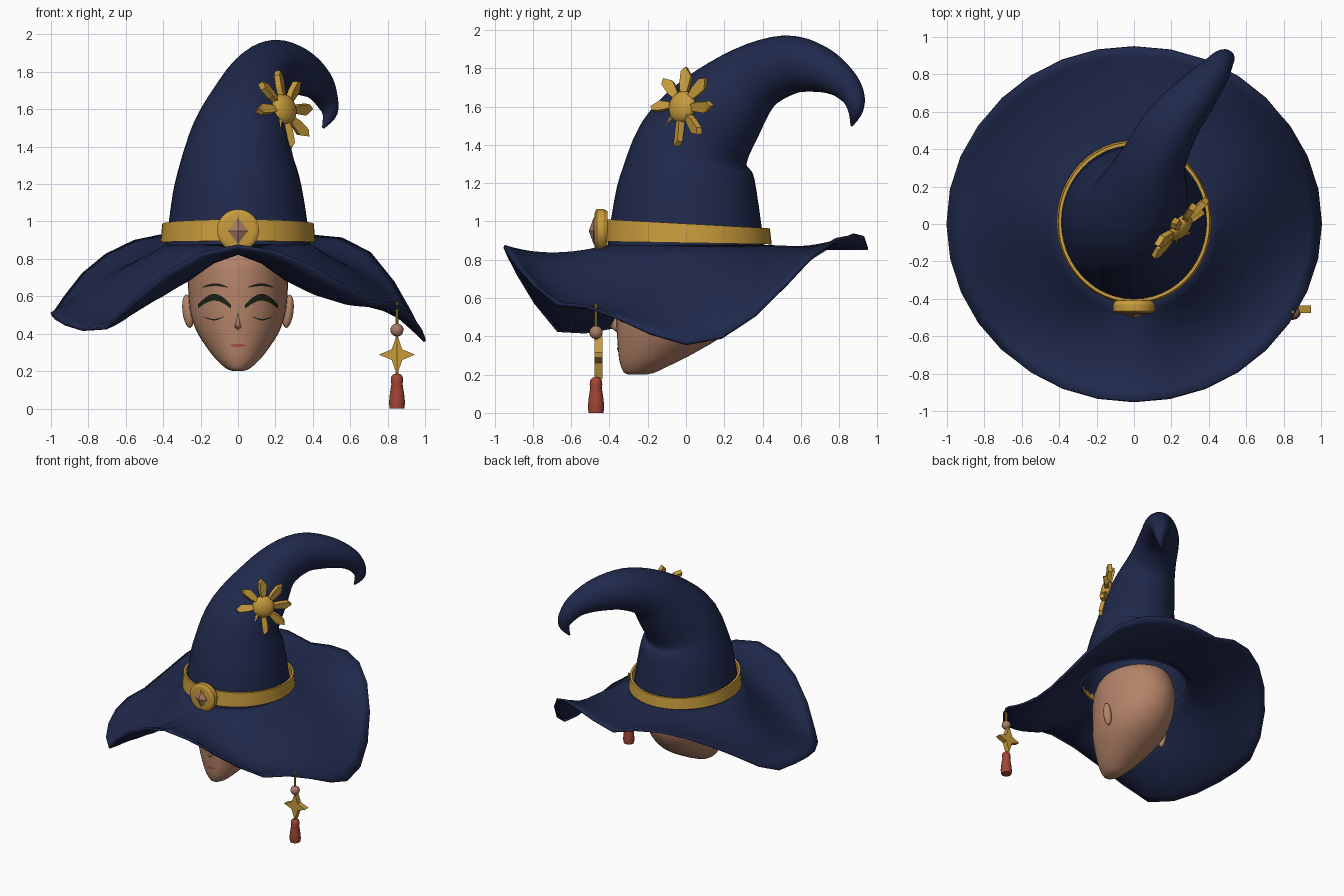
import bpy, bmesh, math
from math import sin, cos, pi, tau, radians
from mathutils import Vector, Matrix, Quaternion

if "Cube" in bpy.data.objects:
    bpy.data.objects.remove(bpy.data.objects["Cube"])


def material(name, rgb):
    m = bpy.data.materials.new(name)
    m.use_nodes = True
    m.diffuse_color = (*rgb, 1)
    m.node_tree.nodes["Principled BSDF"].inputs["Base Color"].default_value = (*rgb, 1)
    return m


NAVY = material("navy cloth", (.014, .022, .072))
GOLD = material("gold", (.58, .33, .045))
SKIN = material("skin", (.46, .23, .14))
GEM = material("rose stone", (.40, .20, .13))
RED = material("red tassel", (.36, .06, .035))
LASH = material("dark lash", (.012, .016, .007))
LIP = material("lip", (.42, .08, .06))


def finish(name, bm, mat, angle=40, solid=0):
    bmesh.ops.recalc_face_normals(bm, faces=bm.faces)
    me = bpy.data.meshes.new(name)
    bm.to_mesh(me)
    bm.free()
    me.materials.append(mat)
    if angle:
        me.shade_smooth()
        me.set_sharp_from_angle(angle=radians(angle))
    ob = bpy.data.objects.new(name, me)
    bpy.context.collection.objects.link(ob)
    if solid:
        mod = ob.modifiers.new("thickness", 'SOLIDIFY')
        mod.thickness, mod.offset = solid, 0


def loft(name, rings, mat, caps=(True, True), closed=False, **kw):
    """Skin a list of point rings."""
    bm = bmesh.new()
    vs = [[bm.verts.new(p) for p in r] for r in rings]
    pairs = list(zip(vs, vs[1:])) + ([(vs[-1], vs[0])] if closed else [])
    for a, b in pairs:
        for i in range(len(a)):
            j = (i + 1) % len(a)
            bm.faces.new((a[i], a[j], b[j], b[i]))
    for ring, cap in zip((vs[0], vs[-1]), caps):
        if cap and not closed:
            bm.faces.new(ring)
    finish(name, bm, mat, **kw)


def ellipse(c, rx, ry, n=32):
    return [(c[0] + rx * cos(tau * i / n), c[1] + ry * sin(tau * i / n), c[2]) for i in range(n)]


def spline(pts, u, loop=False):
    """Smooth curve through vectors, u counted in points."""
    n, k = len(pts), int(math.floor(u))
    f = u - k
    get = (lambda i: pts[i % n]) if loop else (lambda i: pts[max(0, min(n - 1, i))])
    a, b, c, d = (Vector(get(k + i)) for i in (-1, 0, 1, 2))
    return .5 * (2 * b + (c - a) * f + (2 * a - 5 * b + 4 * c - d) * f * f
                 + (3 * b - a - 3 * c + d) * f ** 3)


# Wavy brim: middle heights every 30 degrees and rim heights every 15, from +x
mid = [(h, 0) for h in (.64, .75, .85, .86, .86, .76, .66, .56, .64, .83, .64, .60)]
rim = [(h, 0) for h in (.36, .42, .62, .83, .92, .91, .86, .93, .91, .82, .68, .53,
                        .505, .475, .43, .43, .63, .80, .87, .82, .70, .57, .55, .44)]
rings = []
for s in range(11):
    t = s / 10
    r, ring = .385 + .615 * t, []
    for i in range(32):
        m, e = spline(mid, i * 12 / 32, True)[0], spline(rim, i * 24 / 32, True)[0]
        z = .87 * (1 - t) * (1 - 2 * t) + m * 4 * t * (1 - t) + e * t * (2 * t - 1)
        ring.append((r * cos(tau * i / 32), r * (1.06 - .11 * t) * sin(tau * i / 32), z))
    rings.append(ring)
loft("hat_brim", rings, NAVY, caps=(False, False), angle=60, solid=.016)

# Bent cone: x, y, z, radius along the spine
spine = [(0, 0, .86, .388), (0, 0, 1, .37), (0, .01, 1.2, .338), (.01, .045, 1.4, .283),
         (.06, .185, 1.59, .232), (.11, .35, 1.745, .173), (.2, .53, 1.817, .148),
         (.32, .68, 1.80, .12), (.42, .80, 1.74, .086), (.47, .87, 1.66, .062),
         (.49, .885, 1.58, .04), (.455, .865, 1.5, .006)]
path = [spline(spine, i / 4) for i in range(4 * len(spine) - 3)]
rings, q, old = [], Quaternion(), Vector((0, 0, 1))
for i, p in enumerate(path):
    t = (path[min(i + 1, len(path) - 1)] - path[max(i - 1, 0)]).to_3d().normalized()
    q = old.rotation_difference(t) @ q
    old = t
    rings.append([p.to_3d() + q @ Vector(v) for v in ellipse((0, 0, 0), p[3], p[3] * 1.06)])
loft("hat_cone", rings, NAVY, caps=(False, True), angle=60)

# Band, taller at the front
rings = []
for r, top in ((.415, 0), (.405, 1), (.388, 1), (.388, 0)):
    rings.append([(x, y, .988 - .055 * y if top else .888 - .017 * y)
                  for x, y, z in ellipse((0, .01, 0), r, r + .023, 48)])
loft("hat_band", rings, GOLD, closed=True, angle=30)

# Round buckle with a raised diamond stone
rings = []
for r, d in ((.10, -.41), (.112, -.43), (.112, -.465), (.10, -.475), (.085, -.478)):
    rings.append([(x, d, .953 + y) for x, y, z in ellipse((0, 0, 0), r, r)])
loft("buckle", rings, GOLD, angle=30)


def hull(bm, pts, mat=Matrix()):
    vs = [bm.verts.new(mat @ Vector(p)) for p in pts]
    bmesh.ops.convex_hull(bm, input=vs)


bm = bmesh.new()
hull(bm, [(s * .054, d, .95) for s in (-1, 1) for d in (-.47, -.482)]
     + [(0, d, .95 + s * .07) for s in (-1, 1) for d in (-.47, -.482)] + [(0, -.508, .95)])
finish("buckle_stone", bm, GEM, angle=0)

# Sun ornament lying on the cone
side, out = Vector((.68, .73, 0)).normalized(), Vector((.72, -.67, .2)).normalized()
up = out.cross(side)
frame = Matrix((side, up, out)).transposed().to_4x4()
frame.translation = (.245, -.02, 1.598)
bm = bmesh.new()
bmesh.ops.create_uvsphere(bm, u_segments=20, v_segments=12, radius=.085,
                          matrix=frame @ Matrix.Diagonal((1, 1, .55, 1)))
finish("sun_centre", bm, GOLD)
bm = bmesh.new()
petal = [(.06, -.014), (.06, .014), (.12, .028), (.185, .03), (.212, .006), (.165, -.03),
         (.11, -.024)]
for i in range(8):
    turn = Matrix.Rotation(tau * i / 8 + pi / 2, 4, 'Z') @ Matrix.Rotation(radians(22), 4, 'X')
    hull(bm, [(x, y, z) for x, y in petal for z in (-.016, .016)], frame @ turn)
finish("sun_rays", bm, GOLD, angle=0)

# Head: z, half width, front y, back y
levels = [(.2, .025, -.30, -.21), (.212, .06, -.325, -.16), (.25, .105, -.342, -.08),
          (.3, .148, -.352, .02), (.4, .215, -.36, .19), (.5, .252, -.365, .29),
          (.6, .264, -.363, .34), (.7, .268, -.36, .355), (.8, .266, -.345, .34),
          (.9, .23, -.29, .29), (.97, .12, -.15, .15)]


def section(z):
    k = max(i for i in range(len(levels) - 1) if levels[i][0] <= z)
    a, b = levels[k], levels[k + 1]
    return spline(levels, k + (z - a[0]) / (b[0] - a[0]))


rings = []
for i in range(3 * len(levels) - 2):
    z, w, f, b = spline(levels, i / 3)
    rings.append(ellipse((0, (f + b) / 2, z), w, (b - f) / 2, 40))
loft("head", rings, SKIN, angle=60)


def face_y(x, z):
    _, w, f, b = section(z)
    return (f + b) / 2 - (b - f) / 2 * math.sqrt(max(0, 1 - (x / w) ** 2))


# Nose and ears
bm = bmesh.new()
hull(bm, [(0, -.35, .54), (-.02, -.354, .43), (.02, -.354, .43), (0, -.397, .45),
          (0, -.355, .415)])
finish("nose", bm, SKIN, angle=180)
for s, name in ((1, "left_ear"), (-1, "right_ear")):
    bm = bmesh.new()
    bmesh.ops.create_uvsphere(bm, u_segments=16, v_segments=10, radius=1,
                              matrix=Matrix.Translation((s * .267, .01, .52))
                              @ Matrix.Rotation(s * .12, 4, 'Y')
                              @ Matrix.Diagonal((.03, .032, .09, 1)))
    finish(name, bm, SKIN)


def ribbon(name, x0, x1, z, rise, width, mat, taper=.7):
    """Thin arched strip hugging the face."""
    bm, n, rows = bmesh.new(), 12, []
    for i in range(n + 1):
        t = i / n
        x, bow = x0 + (x1 - x0) * t, sin(pi * t)
        zc, h = z + rise * bow, width * (1 - taper + taper * bow) / 2
        rows.append([bm.verts.new((x, face_y(x, zz) - .005, zz)) for zz in (zc - h, zc + h)])
    for a, b in zip(rows, rows[1:]):
        bm.faces.new((a[0], b[0], b[1], a[1]))
    finish(name, bm, mat)


for s, tag in ((1, "left"), (-1, "right")):
    ribbon(tag + "_upper_lash", s * .038, s * .215, .545, .05, .036, LASH, .4)
    ribbon(tag + "_eyelid_line", s * .075, s * .185, .492, -.017, .008, LASH)
    ribbon(tag + "_eyebrow", s * .055, s * .19, .648, .014, .015, LASH)
ribbon("mouth", -.042, .042, .337, 0, .018, LIP)

# Hanging charm: cord, bead, star and tassel
CX, CY = .85, -.47


def turned(name, profile, mat, n=12):
    loft(name, [ellipse((CX, CY, z), r, r, n) for r, z in profile], mat)


turned("charm_cord", [(.008, .17), (.008, .57)], GOLD, 8)
bm = bmesh.new()
bmesh.ops.create_uvsphere(bm, u_segments=16, v_segments=10, radius=.035,
                          matrix=Matrix.Translation((CX, CY, .42)))
finish("charm_bead", bm, GEM)
star = []
for i in range(8):
    r = .04 if i % 2 else (.097 if i % 4 == 0 else .11)
    star.append((CX + r * cos(tau * i / 8), .288 + r * sin(tau * i / 8)))
loft("charm_star", [[(x, y, z) for x, z in star] for y in (-.477, -.435)], GOLD, angle=0)
turned("charm_tassel", [(.016, .185), (.03, .172), (.033, .15), (.03, .13), (.038, .08),
                        (.043, .03), (.039, 0)], RED)
